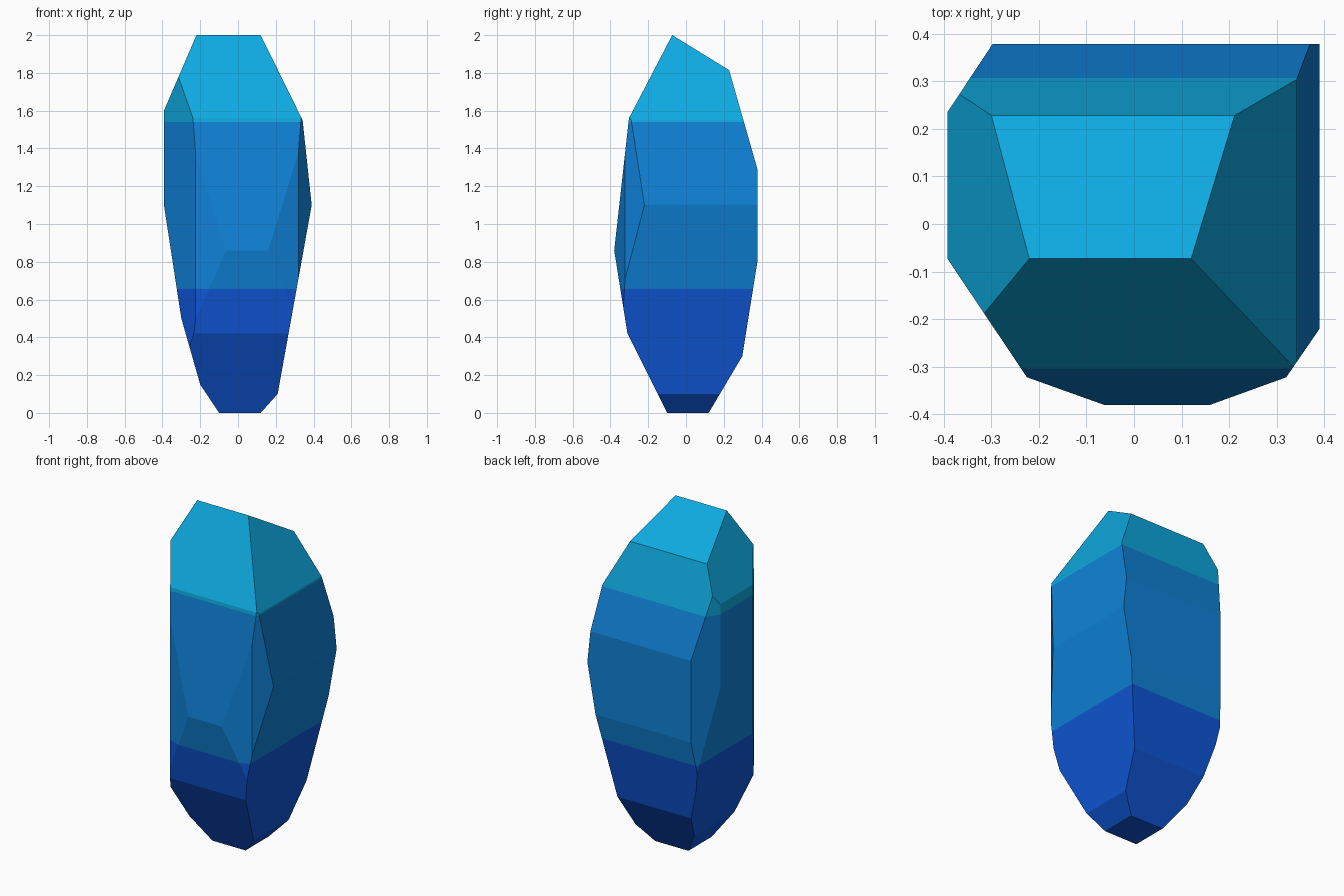
import bpy
import bmesh
from mathutils import Vector

if "Cube" in bpy.data.objects:
    bpy.data.objects.remove(bpy.data.objects["Cube"])


def material(name, rgb):
    lin = [((c / 255 + 0.055) / 1.055) ** 2.4 if c > 10 else c / 255 / 12.92 for c in rgb]
    mat = bpy.data.materials.new(name)
    mat.diffuse_color = (*lin, 1)
    mat.use_nodes = True
    mat.node_tree.nodes["Principled BSDF"].inputs["Base Color"].default_value = mat.diffuse_color
    return mat


X, Y, Z = Vector((1, 0, 0)), Vector((0, 1, 0)), Vector((0, 0, 1))

# facet profiles, counter-clockwise, in the plane of two axes
chains = [
    # front outline: right side going up, left side going down
    (X, Z, [(0.12, 0), (0.21, 0.10), (0.39, 1.10), (0.342, 1.55), (0.12, 2)]),
    (X, Z, [(-0.22, 2), (-0.392, 1.60), (-0.392, 1.10), (-0.30, 0.50), (-0.20, 0.15), (-0.10, 0)]),
    # side outline: back going up and over the tip, then down the front
    (Y, Z, [(0.12, 0), (0.298, 0.30), (0.378, 0.80), (0.378, 1.29), (0.228, 1.815), (-0.073, 2),
            (-0.302, 1.56), (-0.38, 0.86), (-0.31, 0.42), (-0.10, 0)]),
    # plan outline: chipped vertical corners
    (X, Y, [(-0.392, -0.073), (-0.225, -0.322), (-0.063, -0.38)]),
    (X, Y, [(0.16, -0.38), (0.32, -0.322), (0.39, -0.22)]),
    (X, Y, [(-0.296, 0.38), (-0.392, 0.235)]),
]

# block standing on the ground, cut back to the facets
bm = bmesh.new()
bmesh.ops.create_cube(bm, size=3)
bmesh.ops.translate(bm, vec=(0, 0, 1.5), verts=bm.verts)


def cut(point, normal, clear):
    geom = bm.verts[:] + bm.edges[:] + bm.faces[:]
    bmesh.ops.bisect_plane(bm, geom=geom, dist=1e-5, plane_co=point,
                           plane_no=normal, clear_outer=clear)
    if clear:
        bmesh.ops.holes_fill(bm, edges=[e for e in bm.edges if e.is_boundary])


for u, v, pts in chains:
    for (a0, b0), (a1, b1) in zip(pts, pts[1:]):
        cut(u * a0 + v * b0, (u * (b1 - b0) - v * (a1 - a0)).normalized(), True)

# colour bands by height
bands = (0.655, 1.54)
for z in bands:
    cut(Z * z, Z, False)
for f in bm.faces:
    f.material_index = sum(f.calc_center_median().z > z for z in bands)
    f.smooth = False
bmesh.ops.recalc_face_normals(bm, faces=bm.faces)

mesh = bpy.data.meshes.new("crystal")
bm.to_mesh(mesh)
bm.free()
for name, rgb in (("deep blue", (14, 86, 214)), ("mid blue", (15, 130, 216)), ("cyan", (14, 170, 225))):
    mesh.materials.append(material(name, rgb))
bpy.context.collection.objects.link(bpy.data.objects.new("crystal", mesh))
